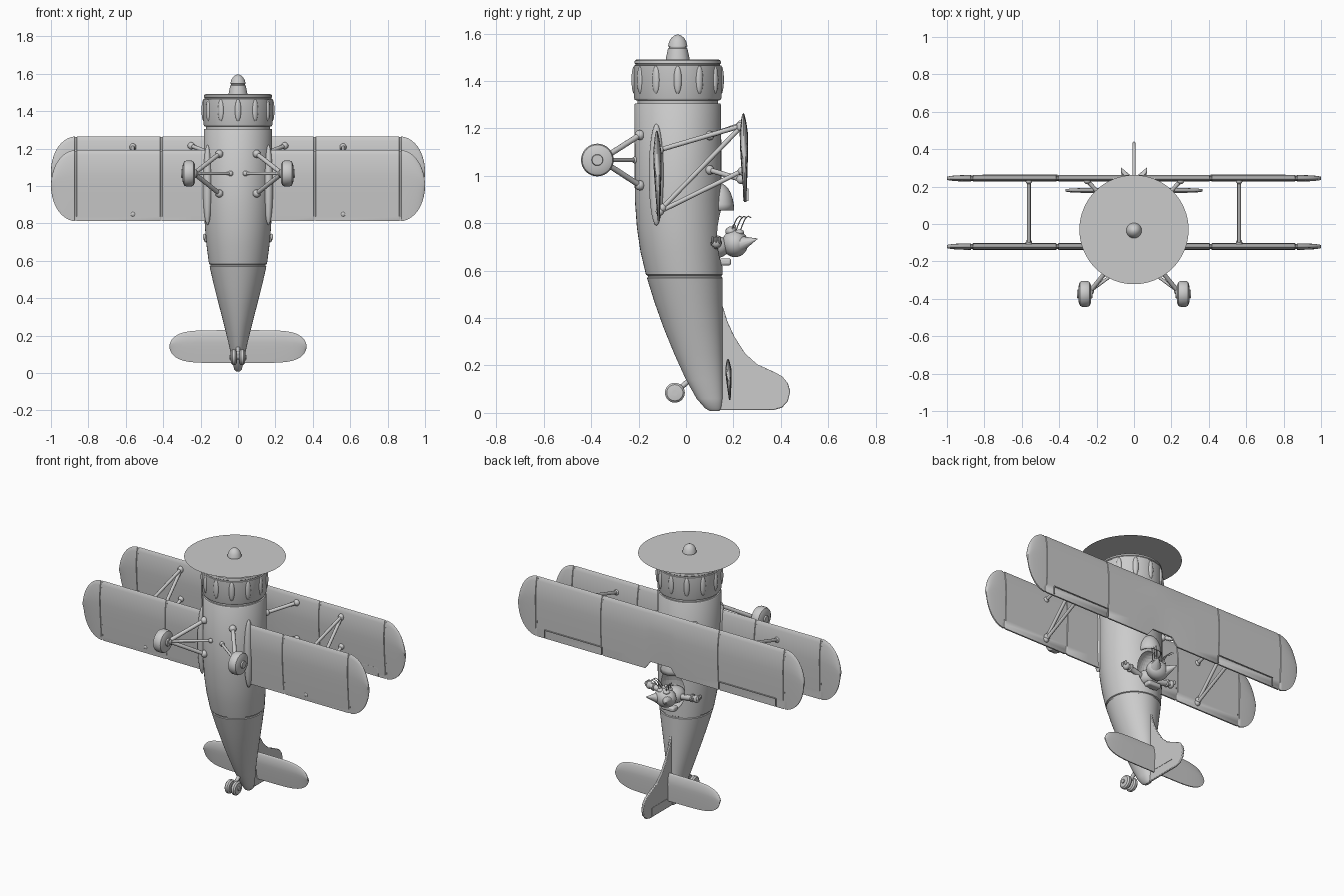
import bpy, bmesh, math
from mathutils import Vector, Matrix

if "Cube" in bpy.data.objects:
    bpy.data.objects.remove(bpy.data.objects["Cube"])

grey = bpy.data.materials.new("plain grey")
grey.diffuse_color = (0.6, 0.6, 0.6, 1)
grey.use_nodes = True
grey.node_tree.nodes["Principled BSDF"].inputs["Base Color"].default_value = grey.diffuse_color
CY = -0.035  # y of the fuselage axis


def add(name, bm):
    bmesh.ops.recalc_face_normals(bm, faces=bm.faces)
    me = bpy.data.meshes.new(name)
    bm.to_mesh(me)
    bm.free()
    ob = bpy.data.objects.new(name, me)
    bpy.context.collection.objects.link(ob)
    me.materials.append(grey)
    return ob


def loft(name, rings):
    bm = bmesh.new()
    rows = [[bm.verts.new(p) for p in r] for r in rings]
    n = len(rows[0])
    for a, b in zip(rows, rows[1:]):
        for i in range(n):
            j = (i + 1) % n
            bm.faces.new((a[i], a[j], b[j], b[i]))
    bm.faces.new(rows[0])
    bm.faces.new(rows[-1])
    return add(name, bm)


def oval(z, cy, rx, ry, n=48):
    return [(rx * math.cos(2 * math.pi * i / n), cy + ry * math.sin(2 * math.pi * i / n), z) for i in range(n)]


def turned(name, prof, loc, axis='Z', n=32):
    ob = loft(name, [oval(h, 0, r, r, n) for r, h in prof])
    if axis == 'X':
        ob.data.transform(Matrix.Rotation(math.pi / 2, 4, 'Y'))
    ob.location = loc
    return ob


def ball(name, loc, r, rot=None, seg=20):
    bm = bmesh.new()
    bmesh.ops.create_uvsphere(bm, u_segments=seg, v_segments=seg // 2, radius=1)
    s = r if isinstance(r, tuple) else (r, r, r)
    m = Matrix.Translation(loc) @ (rot or Matrix()) @ Matrix.Diagonal((*s, 1))
    bm.transform(m)
    return add(name, bm)


def rod(name, a, b, r, r2=None, seg=12):
    a, b = Vector(a), Vector(b)
    d = b - a
    bm = bmesh.new()
    bmesh.ops.create_cone(bm, cap_ends=True, segments=seg, radius1=r, radius2=r if r2 is None else r2, depth=d.length)
    bm.transform(Matrix.Translation((a + b) / 2) @ d.to_track_quat('Z', 'Y').to_matrix().to_4x4())
    return add(name, bm)


def box(name, loc, size):
    bm = bmesh.new()
    bmesh.ops.create_cube(bm, size=1)
    bm.transform(Matrix.Translation(loc) @ Matrix.Diagonal((*size, 1)))
    return add(name, bm)


def strut(name, a, b, r=0.011):
    rod(name, a, b, r)
    ball(name + "_joint", a, r * 1.8, seg=12)
    ball(name + "_joint", b, r * 1.8, seg=12)


# Fuselage: z, belly y, back y, half width
body = [(0.008, 0.10, 0.14, 0.008), (0.02, 0.08, 0.15, 0.02), (0.06, 0.045, 0.155, 0.031),
        (0.14, 0.0, 0.155, 0.046), (0.25, -0.05, 0.155, 0.073), (0.36, -0.095, 0.155, 0.101),
        (0.47, -0.134, 0.155, 0.129), (0.57, -0.165, 0.155, 0.152), (0.573, -0.160, 0.150, 0.147),
        (0.58, -0.162, 0.150, 0.148), (0.583, -0.169, 0.155, 0.155), (0.68, -0.192, 0.154, 0.168),
        (0.78, -0.207, 0.152, 0.177), (0.9, -0.216, 0.15, 0.182), (1.3, -0.218, 0.148, 0.183),
        (1.306, -0.214, 0.144, 0.179)]
fuselage = loft("fuselage", [oval(z, (f + b) / 2, w, (b - f) / 2) for z, f, b, w in body])
cutter = ball("cockpit_cutter", (0, 0.15, 0.74), (0.085, 0.09, 0.125), seg=32)
cutter.hide_render = True
cutter.hide_set(True)
cut = fuselage.modifiers.new("cockpit_opening", 'BOOLEAN')
cut.operation, cut.object, cut.solver = 'DIFFERENCE', cutter, 'EXACT'

# Cowling with twelve cylinder bulges
turned("cowling", [(0.17, 1.29), (0.17, 1.318), (0.181, 1.32), (0.185, 1.33), (0.185, 1.465),
                   (0.179, 1.467), (0.179, 1.472), (0.183, 1.475), (0.181, 1.486), (0.172, 1.492)],
       (0, CY, 0), n=64)
for i in range(12):
    a = i * math.pi / 6
    ball("cowling_bulge", (0.183 * math.cos(a), CY + 0.183 * math.sin(a), 1.405), (0.012, 0.017, 0.06),
         Matrix.Rotation(a, 4, 'Z'), 16)

# Spinner and propeller disc
turned("spinner", [(0.052, 1.48), (0.05, 1.495), (0.041, 1.538), (0.037, 1.54), (0.037, 1.545), (0.041, 1.547),
                   (0.036, 1.567), (0.027, 1.582), (0.015, 1.592), (0.004, 1.596)], (0, CY, 0))
bm = bmesh.new()
bmesh.ops.create_circle(bm, cap_ends=True, segments=64, radius=0.292, matrix=Matrix.Translation((0, CY + 0.005, 1.542)))
add("propeller_disc", bm)


# Wings: aerofoil sections along x, grooved at panel joints, rounded tips
def section(x, y, lo, hi, t, n=12):
    us = [(1 - math.cos(math.pi * i / n)) / 2 for i in range(n + 1)]
    prof = [(u, t / 2 * min(1, 1.9 * math.sqrt(u)) * (1 - 0.75 * max(0, u - 0.3) ** 1.3 / 0.63)) for u in us]
    pts = [(x, y + h + 0.008 * (u - 0.4), hi - u * (hi - lo)) for u, h in prof]
    return pts + [(x, y - h + 0.008 * (u - 0.4), hi - u * (hi - lo)) for u, h in reversed(prof[1:])]


def wing(name, y, lo, hi, t, notch):
    st = [(0, 0), (0.07, 0), (0.11, 1), (0.25, 1)]
    for g in (0.41, 0.867):
        st += [(g - 0.006, 1), (g - 0.004, 2), (g + 0.004, 2), (g + 0.006, 1)]
    st += [(0.867 + 0.133 * math.sin(k * math.pi / 20), 3) for k in range(1, 10)] + [(0.9995, 3)]
    half = []
    for x, kind in st:
        a, b, tt = lo, hi, t
        if kind == 0:
            a += notch
        elif kind == 2:
            a, b, tt = lo + 0.004, hi - 0.004, t - 0.008
        elif kind == 3:
            s = math.sqrt(max(0.002, 1 - ((x - 0.867) / 0.133) ** 2))
            mid, h = (lo + hi) / 2, (hi - lo) / 2 * s
            a, b, tt = mid - h, mid + h, t * (0.35 + 0.65 * s)
        half.append((x, a, b, tt))
    full = [(-x, a, b, tt) for x, a, b, tt in reversed(half[1:])] + half
    loft(name, [section(x, y, a, b, tt) for x, a, b, tt in full])


wing("upper_wing", 0.245, 0.89, 1.265, 0.036, 0.05)
wing("lower_wing", -0.12, 0.812, 1.192, 0.036, 0)

# Tailplane with rounded ends
tail = []
for k in range(-12, 13):
    x = 0.366 * math.sin(k * math.pi / 24)
    s = max(0.12, (1 - abs(x / 0.3665) ** 6) ** 0.5)
    tail.append(section(x, 0.18, 0.142 - 0.088 * s, 0.142 + 0.087 * s, 0.027 * (0.3 + 0.7 * s)))
loft("tailplane", tail)

# Fin and rudder
fin = [(0.13, 0.5), (0.155, 0.45), (0.175, 0.385), (0.205, 0.32), (0.25, 0.25), (0.3, 0.205), (0.36, 0.178),
       (0.405, 0.155), (0.43, 0.125), (0.44, 0.09), (0.43, 0.05), (0.405, 0.022), (0.37, 0.012), (0.12, 0.012)]
fin_ob = loft("fin", [[(x, y, z) for y, z in fin] for x in (-0.007, 0.007)])
bev = fin_ob.modifiers.new("soft_edge", 'BEVEL')
bev.width, bev.segments = 0.004, 2
box("rudder_hinge", (0, 0.275, 0.07), (0.018, 0.15, 0.004))
box("rudder_hinge", (0, 0.352, 0.042), (0.018, 0.004, 0.056))

# Tail wheel pair and leg
for s in (-1, 1):
    turned("tail_wheel", [(0.02, -0.017), (0.034, -0.015), (0.042, -0.007), (0.042, 0.007), (0.034, 0.015),
                          (0.02, 0.017)], (s * 0.022, -0.047, 0.085), 'X')
rod("tail_wheel_axle", (-0.045, -0.047, 0.085), (0.045, -0.047, 0.085), 0.012)
rod("tail_wheel_leg", (0, -0.047, 0.085), (0, 0.04, 0.16), 0.011)

for s in (-1, 1):
    # Wing roots and ailerons
    ball("wing_root", (s * 0.163, -0.125, 1.005), (0.025, 0.032, 0.215), seg=28)
    box("aileron_seam", (s * 0.61, 0.252, 0.945), (0.4, 0.024, 0.004))
    for x in (0.41, 0.81):
        box("aileron_seam", (s * x, 0.252, 0.92), (0.004, 0.022, 0.05))

    # Main wheel and landing struts
    turned("main_wheel", [(0.022, -0.042), (0.024, -0.034), (0.05, -0.032), (0.064, -0.025), (0.069, -0.014),
                          (0.069, 0.014), (0.064, 0.025), (0.05, 0.032), (0.024, 0.034), (0.022, 0.042)],
           (s * 0.263, -0.374, 1.067), 'X')
    hub = (s * 0.235, -0.36, 1.067)
    strut("landing_strut", (s * 0.1, -0.195, 1.172), hub, 0.012)
    strut("landing_strut", (s * 0.1, -0.195, 0.96), hub, 0.012)
    strut("axle_brace", (s * 0.04, -0.216, 1.067), hub, 0.008)

    # Struts between the wings
    for a, b in (((-0.11, 1.11), (0.23, 1.21)), ((-0.11, 0.85), (0.235, 1.02)), ((-0.1, 0.865), (0.23, 1.205))):
        strut("wing_strut", (s * 0.562, *a), (s * 0.562, *b), 0.01)
    for a, b in ((1.17, 1.215), (1.025, 0.985)):
        strut("cabin_strut", (s * 0.13, 0.1, a), (s * 0.25, 0.232, b), 0.011)

    # Pilot: ears, arms, fists, goggles and whiskers
    rod("ear", (s * 0.035, 0.235, 0.715), (s * 0.07, 0.302, 0.735), 0.032, 0.001)
    ball("goggle", (s * 0.022, 0.225, 0.762), (0.02, 0.02, 0.012))
    rod("arm", (s * 0.05, 0.12, 0.7), (s * 0.155, 0.13, 0.72), 0.017)
    turned("cuff", [(0.018, -0.008), (0.024, -0.004), (0.024, 0.004), (0.018, 0.008)], (s * 0.135, 0.128, 0.717), 'X', 16)
    ball("fist", (s * 0.165, 0.128, 0.72), (0.02, 0.022, 0.024))
    for k in range(3):
        ball("finger", (s * 0.18, 0.112 + 0.015 * k, 0.73), (0.009, 0.007, 0.016), seg=10)
        w = [(s * (0.02 + 0.012 * j), 0.19 + 0.018 * k + 0.012 * j, 0.76 + 0.07 * math.sin(j * 0.5)) for j in range(5)]
        for p, q in zip(w, w[1:]):
            rod("whisker", p, q, 0.0025, seg=6)

# Pilot head, body, muzzle and headrest
ball("head", (0, 0.207, 0.715), (0.068, 0.055, 0.058), seg=28)
ball("muzzle", (0, 0.19, 0.765), (0.035, 0.024, 0.022))
ball("nose", (0, 0.202, 0.786), 0.009, seg=12)
ball("torso", (0, 0.115, 0.7), (0.06, 0.07, 0.05))
rest = box("headrest", (0, 0.165, 0.637), (0.09, 0.05, 0.03))
rb = rest.modifiers.new("soft_edge", 'BEVEL')
rb.width, rb.segments = 0.01, 3

# Windscreen: hollow quarter dome ahead of the cockpit
bm = bmesh.new()
bmesh.ops.create_uvsphere(bm, u_segments=28, v_segments=14, radius=1)
bmesh.ops.delete(bm, geom=[v for v in bm.verts if v.co.z < -0.01], context='VERTS')
bm.transform(Matrix.Translation((0, 0.14, 0.855)) @ Matrix.Diagonal((0.068, 0.063, 0.115, 1)))
screen = add("windscreen", bm)
shell = screen.modifiers.new("thickness", 'SOLIDIFY')
shell.thickness = 0.006

# Smooth shading with sharp edges kept
for ob in bpy.context.collection.objects:
    ob.select_set(not ob.hide_render)
bpy.context.view_layer.objects.active = fuselage
bpy.ops.object.shade_smooth_by_angle(angle=math.radians(35))
